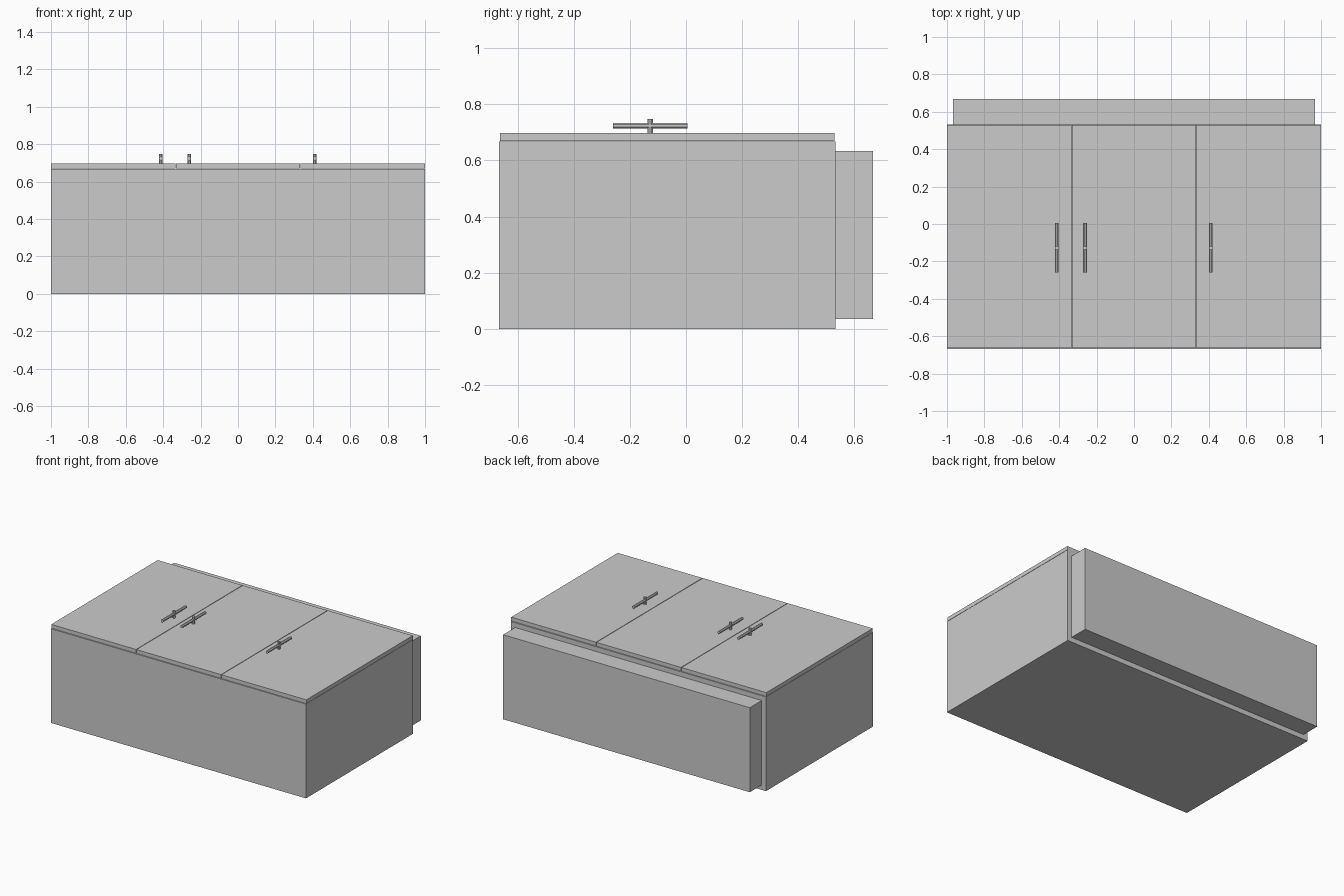
import bpy, bmesh, math
from mathutils import Matrix

if "Cube" in bpy.data.objects:
    bpy.data.objects.remove(bpy.data.objects["Cube"])


def box(name, x, y, z):
    """Box from (min, max) ranges on each axis."""
    bm = bmesh.new()
    bmesh.ops.create_cube(bm, size=1)
    for v in bm.verts:
        for i, (a, b) in enumerate((x, y, z)):
            v.co[i] = (a + b) / 2 + v.co[i] * (b - a)
    return finish(name, bm)


def add_rod(bm, radius, length, matrix):
    flat = Matrix.Rotation(math.pi / 8, 4, 'Z')
    bmesh.ops.create_cone(bm, cap_ends=True, segments=8, radius1=radius,
                          radius2=radius, depth=length, matrix=matrix @ flat)


def finish(name, bm):
    mesh = bpy.data.meshes.new(name)
    bm.to_mesh(mesh)
    bm.free()
    obj = bpy.data.objects.new(name, mesh)
    bpy.context.collection.objects.link(obj)
    return obj


Y0, Y1, TOP, T = -0.667, 0.533, 0.668, 0.03

# Carcass panels: the cabinet lies on its back, doors facing up
box("back_panel", (-1 + T, 1 - T), (Y0 + T, Y1 - T), (0, T))
for side, s in (("left", -1), ("right", 1)):
    box(side + "_side_panel", sorted((s * (1 - T), s)), (Y0, Y1), (0, TOP))
box("top_panel", (-1 + T, 1 - T), (Y0, Y0 + T), (0, TOP))
box("bottom_panel", (-1 + T, 1 - T), (Y1 - T, Y1), (0, TOP))

# Upright dividers behind the door joints
for i, x in enumerate((-1 / 3, 1 / 3)):
    box(f"divider_{i + 1}", (x - T / 2, x + T / 2), (Y0 + T, Y1 - T), (T, TOP))

# Recessed plinth
box("plinth", (-0.967, 0.967), (Y1, 0.667), (0.035, 0.634))

# Three doors with narrow gaps
edges = (-1, -1 / 3, 1 / 3, 1)
for i in range(3):
    a = edges[i] + (0.002 if i > 0 else 0)
    b = edges[i + 1] - (0.002 if i < 2 else 0)
    box(f"door_{i + 1}", (a, b), (Y0 + 0.004, Y1 - 0.004), (TOP + 0.002, 0.697))

# T-bar handles: long bar crossed by a short post
for i, x in enumerate((-0.413, -0.26, 0.41)):
    bm = bmesh.new()
    add_rod(bm, 0.0105, 0.265, Matrix.Translation((x, -0.128, 0.724))
            @ Matrix.Rotation(math.pi / 2, 4, 'X'))
    add_rod(bm, 0.0105, 0.052, Matrix.Translation((x, -0.128, 0.722)))
    finish(f"handle_{i + 1}", bm)
